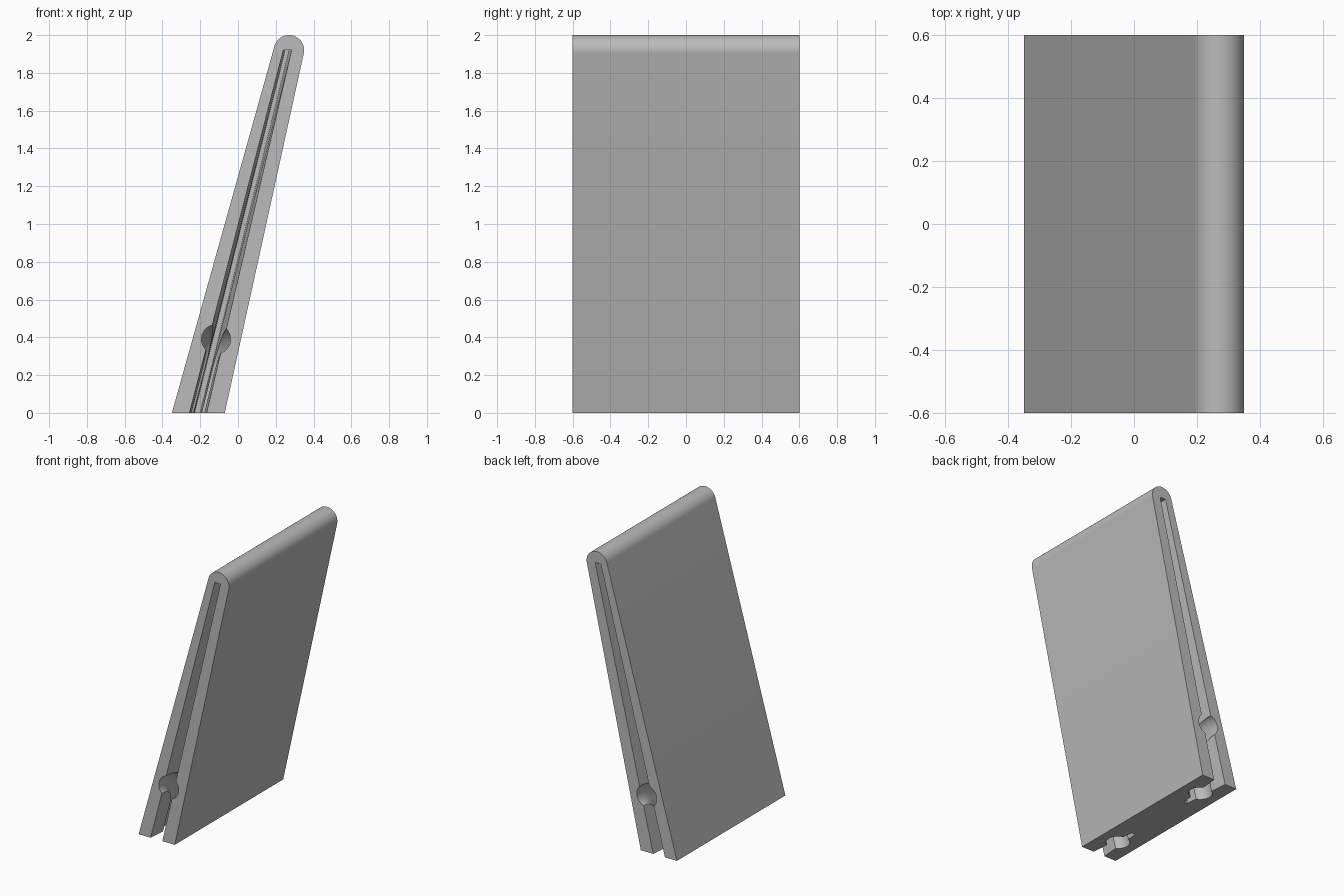
import bpy, bmesh, math
from mathutils import Vector

cube = bpy.data.objects.get("Cube")
if cube:
    bpy.data.objects.remove(cube, do_unlink=True)

HALF = 0.6           # half width along y
GROOVE = 0.34        # groove depth from each end
HOLE_Z, HOLE_IN, HOLE_R, BEND = 0.39, 0.19, 0.077, 0.17

grey = bpy.data.materials.new("plain grey")
grey.use_nodes = True
grey.diffuse_color = (0.5, 0.5, 0.5, 1)
grey.node_tree.nodes["Principled BSDF"].inputs["Base Color"].default_value = (0.5, 0.5, 0.5, 1)


def loft(name, rings):
    """Closed solid through a list of equal rings."""
    bm = bmesh.new()
    loops = [[bm.verts.new(p) for p in ring] for ring in rings]
    for a, b in zip(loops, loops[1:]):
        for i in range(len(a)):
            j = (i + 1) % len(a)
            bm.faces.new((a[i], a[j], b[j], b[i]))
    bm.faces.new(loops[0])
    bm.faces.new(loops[-1])
    bmesh.ops.recalc_face_normals(bm, faces=bm.faces)
    mesh = bpy.data.meshes.new(name)
    bm.to_mesh(mesh)
    bm.free()
    mesh.materials.append(grey)
    obj = bpy.data.objects.new(name, mesh)
    bpy.context.collection.objects.link(obj)
    return obj


# Leaning tapered slab with a rounded top
profile = [(-0.35, 0), (-0.07, 0)]
for i in range(33):
    a = math.radians(-12.5 + (164.5 + 12.5) * i / 32)
    profile.append((0.27 + 0.08 * math.cos(a), 1.92 + 0.08 * math.sin(a)))
body = loft("leaning_stand", [[(x, y, z) for x, z in profile] for y in (-HALF, HALF)])


# Wedge-shaped groove, narrowing inward
def groove(side):
    rings = []
    for depth in (-0.05, GROOVE):
        t = depth / GROOVE
        ring = []
        for z, low in ((-0.1, 1), (1.92, 0)):
            k = z / 1.92
            left = Vector((-0.257, 0.24)).lerp(Vector((-0.23, 0.25)), t)
            right = Vector((-0.167, 0.284)).lerp(Vector((-0.2, 0.27)), t)
            ends = [w[0] + (w[1] - w[0]) * k for w in (left, right)]
            for x in (ends if low else reversed(ends)):
                ring.append((x, side * (HALF - depth), z))
        rings.append(ring)
    return loft("groove_cutter", rings)


# Cable hole: in from the end, bending down to the base
def cable_hole(side):
    path = [(-0.05, HOLE_Z, 0)]
    for i in range(13):
        a = math.pi / 2 * i / 12
        path.append((HOLE_IN - BEND + BEND * math.sin(a),
                     HOLE_Z - BEND + BEND * math.cos(a), a))
    path.append((HOLE_IN, -0.1, math.pi / 2))
    rings = []
    for d, z, a in path:
        ring = []
        for k in range(32):
            b = math.tau * k / 32
            s = HOLE_R * math.sin(b)
            ring.append((-0.21 + 0.24 * z + HOLE_R * math.cos(b),
                         side * (HALF - d - s * math.sin(a)),
                         z + s * math.cos(a)))
        rings.append(ring)
    return loft("cable_hole_cutter", rings)


bpy.ops.object.select_all(action='DESELECT')
bpy.context.view_layer.objects.active = body
body.select_set(True)
for side in (-1, 1):
    for cutter in (groove(side), cable_hole(side)):
        cutter.hide_render = True
        mod = body.modifiers.new("cut", 'BOOLEAN')
        mod.operation = 'DIFFERENCE'
        mod.solver = 'EXACT'
        mod.object = cutter
        bpy.ops.object.modifier_apply(modifier=mod.name)
        bpy.data.objects.remove(cutter, do_unlink=True)

bpy.ops.object.shade_smooth_by_angle(angle=math.radians(30))
